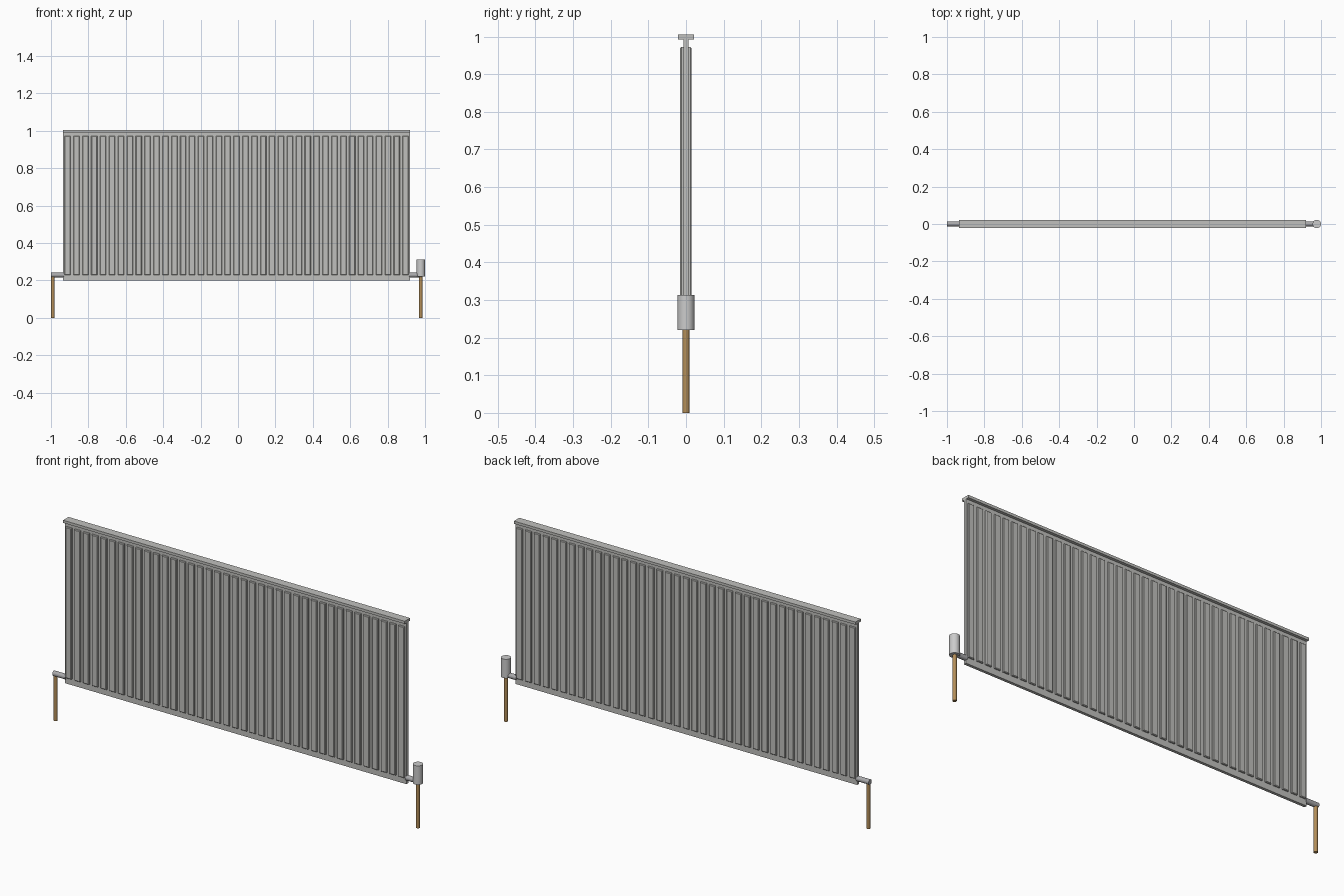
import bpy
import bmesh
from math import pi
from mathutils import Matrix

if "Cube" in bpy.data.objects:
    bpy.data.objects.remove(bpy.data.objects["Cube"], do_unlink=True)


def material(name, colour):
    m = bpy.data.materials.new(name)
    m.use_nodes = True
    m.diffuse_color = colour
    m.node_tree.nodes["Principled BSDF"].inputs["Base Color"].default_value = colour
    return m


enamel = material("grey enamel", (0.53, 0.53, 0.51, 1))
steel = material("dull steel", (0.40, 0.40, 0.41, 1))
plastic = material("pale valve plastic", (0.60, 0.60, 0.60, 1))
copper = material("copper", (0.45, 0.27, 0.10, 1))


def finish(name, bm, mat):
    mesh = bpy.data.meshes.new(name)
    bm.to_mesh(mesh)
    bm.free()
    mesh.materials.append(mat)
    obj = bpy.data.objects.new(name, mesh)
    bpy.context.collection.objects.link(obj)
    return obj


def add_box(bm, low, high):
    size = [b - a for a, b in zip(low, high)]
    mid = [(a + b) / 2 for a, b in zip(low, high)]
    bmesh.ops.create_cube(bm, size=1, matrix=Matrix.Translation(mid) @ Matrix.Diagonal((*size, 1)))


def box(name, low, high, mat):
    bm = bmesh.new()
    add_box(bm, low, high)
    return finish(name, bm, mat)


def rod(name, radius, start, length, mat, axis="Z", sides=16):
    bm = bmesh.new()
    turn = Matrix.Rotation(pi / 2, 4, "Y") if axis == "X" else Matrix()
    shift = Matrix.Translation((0, 0, length / 2))
    bmesh.ops.create_cone(bm, cap_ends=True, segments=sides, radius1=radius, radius2=radius,
                          depth=length, matrix=Matrix.Translation(start) @ turn @ shift)
    obj = finish(name, bm, mat)
    bpy.ops.object.select_all(action="DESELECT")
    obj.select_set(True)
    bpy.context.view_layer.objects.active = obj
    bpy.ops.object.shade_smooth_by_angle(angle=pi / 5)
    return obj


LEFT, RIGHT = 0.92, -0.935
BOTTOM, TOP = 0.2, 1.005
CORE = 0.007

# Core sheet and the flat rail along its top
box("core_panel", (RIGHT, -CORE, BOTTOM), (LEFT, CORE, TOP - 0.01), enamel)
box("top_rail", (RIGHT, -0.021, TOP - 0.013), (LEFT, 0.021, TOP), enamel)

# Raised vertical flutes on both faces, with bevelled outer rims
COUNT = 39
pitch = (LEFT - RIGHT) / COUNT
for name, side, depth in (("front_flutes", -1, 0.0155), ("back_flutes", 1, 0.0145)):
    bm = bmesh.new()
    for i in range(COUNT):
        x = RIGHT + (i + 0.5) * pitch
        ys = sorted((0, side * depth))
        add_box(bm, (x - pitch * 0.34, ys[0], BOTTOM + 0.03), (x + pitch * 0.34, ys[1], 0.972))
    rim = [e for e in bm.edges if all(abs(v.co.y) > CORE for v in e.verts)]
    bmesh.ops.bevel(bm, geom=rim, offset=0.003, segments=1, affect="EDGES")
    finish(name, bm, enamel)

# Short horizontal connectors and vertical supply pipes
rod("right_connector", 0.0125, (-1.0, 0, 0.229), 0.07, steel, "X")
rod("left_connector", 0.0125, (LEFT - 0.005, 0, 0.229), 0.065, steel, "X")
rod("right_supply_pipe", 0.009, (-0.99, 0, 0), 0.225, copper)
rod("left_supply_pipe", 0.009, (0.977, 0, 0), 0.225, copper)

# Valve head over the left pipe
rod("valve_head", 0.0225, (0.9775, 0, 0.22), 0.093, plastic, sides=24)
